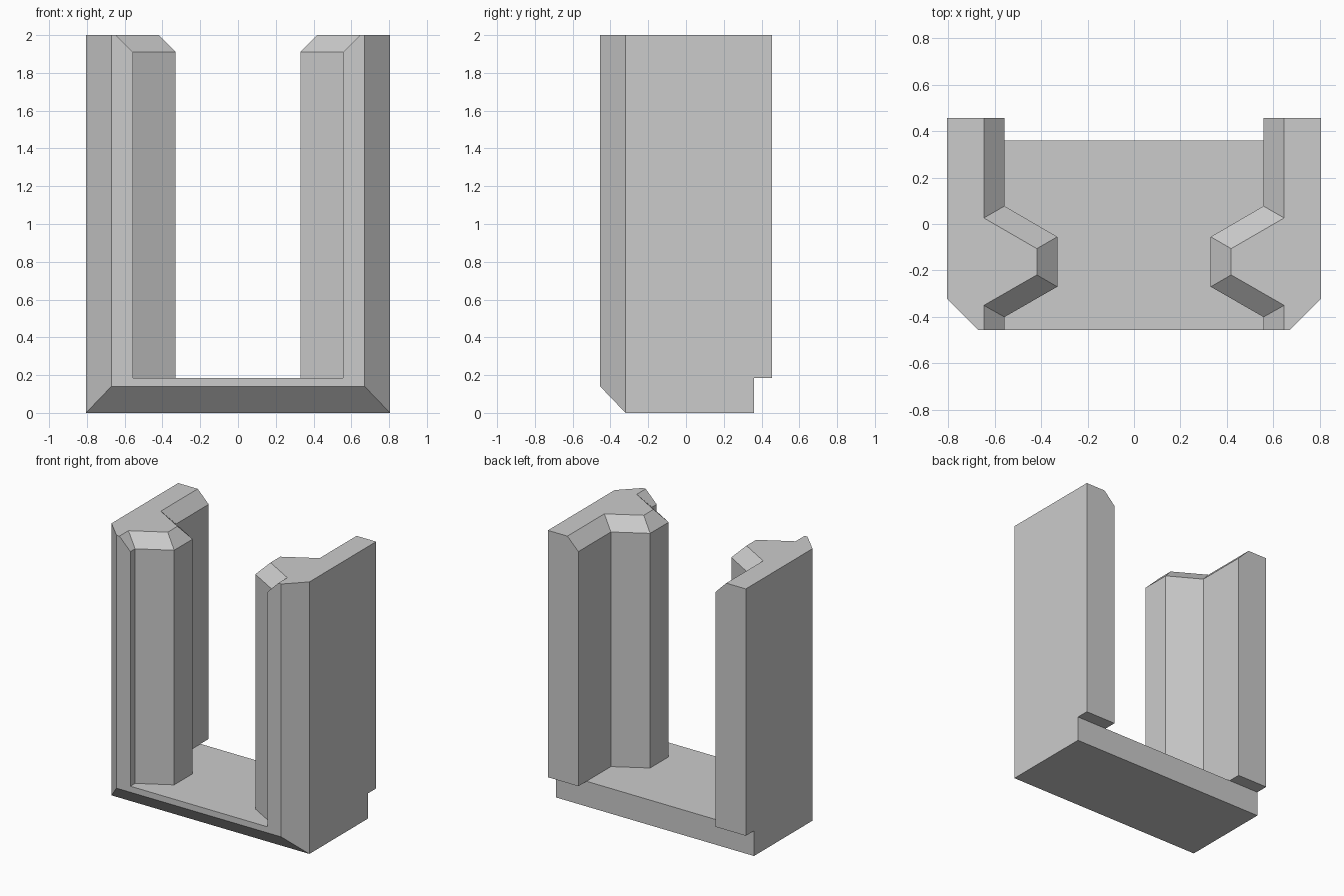
import bpy
import bmesh

cube = bpy.data.objects.get("Cube")
if cube:
    bpy.data.objects.remove(cube, do_unlink=True)

# Single flat colour
grey = bpy.data.materials.new("plain_grey")
grey.use_nodes = True
colour = (0.6, 0.6, 0.6, 1)
grey.diffuse_color = colour
grey.node_tree.nodes["Principled BSDF"].inputs["Base Color"].default_value = colour

BASE_TOP, CHAMFER_START, TOP = 0.185, 1.91, 2.0
FRONT, BACK, BASE_BACK = -0.455, 0.455, 0.36
SIDE, CORNER_X, CORNER_Y = 0.805, 0.67, -0.32


def loft(bm, rings):
    """Skin a stack of (outline, height) rings and cap both ends."""
    loops = [[bm.verts.new((x, y, z)) for x, y in outline] for outline, z in rings]
    for low, high in zip(loops, loops[1:]):
        for i in range(len(low)):
            j = (i + 1) % len(low)
            bm.faces.new((low[i], low[j], high[j], high[i]))
    bm.faces.new(loops[0][::-1])
    bm.faces.new(loops[-1])


def finish(bm, name):
    bmesh.ops.recalc_face_normals(bm, faces=bm.faces)
    bmesh.ops.dissolve_limit(bm, angle_limit=0.01, verts=bm.verts, edges=bm.edges)
    mesh = bpy.data.meshes.new(name)
    bm.to_mesh(mesh)
    bm.free()
    mesh.materials.append(grey)
    bpy.context.collection.objects.link(bpy.data.objects.new(name, mesh))


# Base slab with clipped front corners and a sloped front underside
half = [(SIDE, BASE_BACK), (SIDE, CORNER_Y), (CORNER_X, FRONT)]
outline = half + [(-x, y) for x, y in reversed(half)]
bm = bmesh.new()
loft(bm, [(outline, 0), (outline, BASE_TOP)])
cut = bmesh.ops.bisect_plane(
    bm, geom=bm.verts[:] + bm.edges[:] + bm.faces[:],
    plane_co=(0, CORNER_Y, 0), plane_no=(0, -1, -0.96), clear_outer=True)
bmesh.ops.holes_fill(bm, edges=[e for e in bm.edges if e.is_boundary])
bmesh.ops.remove_doubles(bm, verts=bm.verts, dist=0.001)
finish(bm, "base")

# Side columns: an outer wall with an inward rib, chamfered along the inner top edge
outer = [(SIDE, BACK), (SIDE, CORNER_Y), (CORNER_X, FRONT)]
inner = [(0.557, FRONT), (0.557, -0.40), (0.33, -0.27),
         (0.33, -0.055), (0.557, 0.077), (0.557, BACK)]
inner_top = [(0.646, FRONT), (0.646, -0.35), (0.418, -0.219),
             (0.418, -0.106), (0.646, 0.026), (0.646, BACK)]

for name, side in (("left_column", 1), ("right_column", -1)):
    low, high = ([(side * x, y) for x, y in outer + edge] for edge in (inner, inner_top))
    bm = bmesh.new()
    loft(bm, [(low, BASE_TOP), (low, CHAMFER_START), (high, TOP)])
    finish(bm, name)
